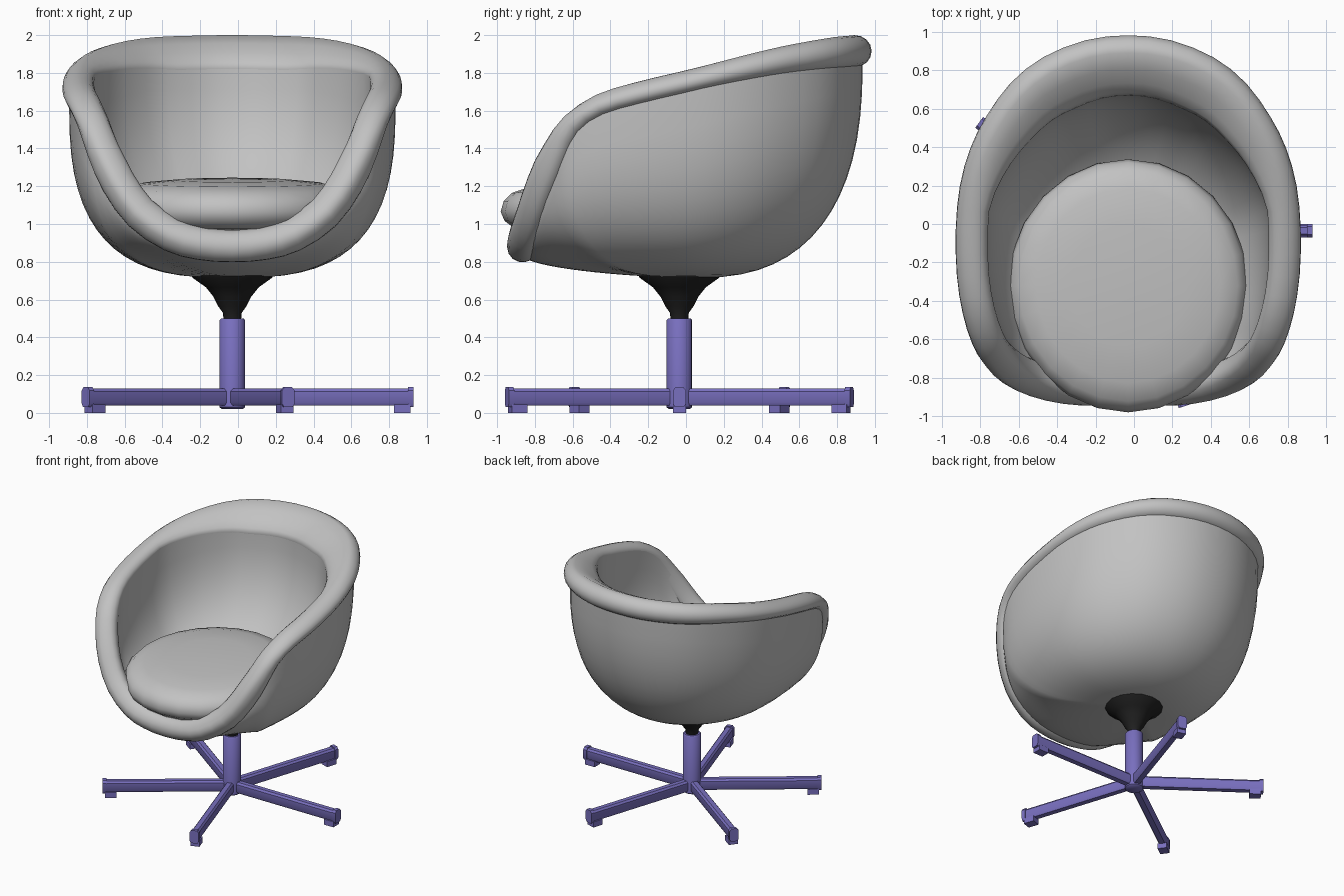
import bpy, bmesh, math
from mathutils import Vector, Matrix

old = bpy.data.objects.get("Cube")
if old:
    bpy.data.objects.remove(old, do_unlink=True)

CX, CY = -0.03, -0.035          # swivel axis


def material(name, rgb, rough=0.6):
    m = bpy.data.materials.new(name)
    m.use_nodes = True
    m.diffuse_color = (*rgb, 1)
    bsdf = m.node_tree.nodes["Principled BSDF"]
    bsdf.inputs["Base Color"].default_value = (*rgb, 1)
    bsdf.inputs["Roughness"].default_value = rough
    return m


FABRIC = material("grey fabric", (0.54, 0.54, 0.54))
METAL = material("violet metal", (0.19, 0.16, 0.52))
BLACK = material("black plastic", (0.015, 0.015, 0.015))


def finish(name, bm, mat, angle=40):
    bmesh.ops.remove_doubles(bm, verts=bm.verts, dist=1e-5)
    bmesh.ops.recalc_face_normals(bm, faces=bm.faces)
    mesh = bpy.data.meshes.new(name)
    bm.to_mesh(mesh)
    bm.free()
    mesh.materials.append(mat)
    ob = bpy.data.objects.new(name, mesh)
    bpy.context.collection.objects.link(ob)
    bpy.ops.object.select_all(action='DESELECT')
    ob.select_set(True)
    bpy.context.view_layer.objects.active = ob
    bpy.ops.object.shade_smooth_by_angle(angle=math.radians(angle))
    return ob


def loft(name, rings, mat, wrap=False, caps=False, angle=40):
    """Skin a list of closed rings; wrap joins the last ring to the first."""
    bm = bmesh.new()
    rows = [[bm.verts.new(p) for p in ring] for ring in rings]
    pairs = list(zip(rows, rows[1:])) + ([(rows[-1], rows[0])] if wrap else [])
    for a, b in pairs:
        for i in range(len(a)):
            j = (i + 1) % len(a)
            bm.faces.new((a[i], a[j], b[j], b[i]))
    if caps:
        bm.faces.new(rows[0])
        bm.faces.new(rows[-1])
    return finish(name, bm, mat, angle)


def lathe(name, profile, mat, sides=20, sy=1, y0=CY, tilt=0, angle=40):
    turns = [math.tau * i / sides for i in range(sides)]
    rings = [[(CX + r * math.cos(t), y0 + r * sy * math.sin(t),
               z + tilt * r * math.sin(t)) for t in turns] for r, z in profile]
    return loft(name, rings, mat, caps=True, angle=angle)


def clamp(v):
    return max(0.0, min(1.0, v))


def smooth_loop(pts):
    """Insert one Catmull-Rom midpoint between neighbours of a closed loop."""
    n, res = len(pts), []
    for i in range(n):
        a, b, c, d = (pts[(i + k) % n] for k in (-1, 0, 1, 2))
        res += [b, (b + c) * 0.5625 - (a + d) * 0.0625]
    return res


# Rim centre line: front middle, round the left arm, to back middle
half = [(0, -.86, .885), (.17, -.857, .9), (.32, -.845, .945), (.485, -.805, 1.06),
        (.6, -.75, 1.22), (.68, -.675, 1.39), (.73, -.59, 1.53),
        (.775, -.45, 1.63), (.805, -.26, 1.69), (.81, -.03, 1.745),
        (.79, .18, 1.795), (.74, .36, 1.835), (.665, .51, 1.865),
        (.55, .67, 1.89), (.4, .79, 1.905), (.2, .87, 1.912), (0, .893, 1.915)]
path = [Vector(p) for p in half]
path += [Vector((-p.x, p.y, p.z)) for p in path[-2:0:-1]]
path = smooth_loop(path)
count = len(path)

# Cross-section of the rolled rim, plus shell attachment points
rim_rings, outer_top, inner_top = [], [], []
shift = Vector((CX, 0, 0))
for i, p in enumerate(path):
    tangent = (path[(i + 1) % count] - path[i - 1]).normalized()
    out = p - Vector((0, 0, 1.9))
    out = (out - tangent * out.dot(tangent)).normalized()
    up = out.cross(tangent)
    back = clamp((p.y - 0.1) / 0.7)
    front = clamp((1.6 - p.z) / 0.3)
    r_in = 0.08 + 0.145 * back
    r_up = 0.06 + 0.025 * max(back, front)
    drop = 0.09 * back
    power = 1 - 0.25 * front * clamp(abs(p.x) / 0.4)
    ring = []
    for k in range(16):
        t = math.tau * k / 16
        c, s = (math.copysign(abs(f(t)) ** power, f(t)) for f in (math.cos, math.sin))
        side = c * (0.09 if c > 0 else r_in)
        ring.append(p + shift + out * side + up * (r_up * s + drop * min(c, 0)))
    rim_rings.append(ring)
    outer_top.append(p + out * (0.062 - 0.02 * max(back, front)) - up * 0.04)
    inner_top.append(p - out * r_in - up * drop)
loft("rim_roll", rim_rings, FABRIC, wrap=True, angle=60)


# Bowl skins: superelliptic sweep from the rim down to one low point
def bowl(name, tops, low, power):
    low = Vector(low)
    rings = []
    steps = 16
    for k in range(steps + 1):
        a = math.pi / 2 * (1 - k / steps)
        ring = []
        for top in tops:
            e = 2 / power(top)
            f, g = math.sin(a) ** e, 1 - max(0, math.cos(a)) ** e
            d = top - low
            ring.append(low + shift + Vector((d.x * f, d.y * f, d.z * g)))
        rings.append(ring)
    return loft(name, rings, FABRIC, angle=60)


bowl("outer_shell", outer_top, (0, 0.05, 0.715),
     lambda p: 1.7 + 1.15 * clamp((p.z - 0.88) / 0.5) - 0.35 * clamp(p.y / 0.8))
bowl("inner_shell", inner_top, (0, -0.2, 0.92),
     lambda p: 3.0 - 0.8 * clamp(p.y / 0.6))

# Seat cushion
lathe("seat_cushion",
      [(.05, 1.238), (.3, 1.233), (.48, 1.216), (.57, 1.187), (.61, 1.145),
       (.625, 1.09), (.605, 1.04), (.55, .995), (.4, .98)],
      FABRIC, sides=24, sy=1.055, y0=-0.322, tilt=0.04, angle=60)

# Swivel flange and post
lathe("swivel_flange", [(.22, .735), (.21, .715), (.14, .665), (.1, .615),
                        (.075, .565), (.05, .53), (.045, .48)], BLACK, sides=16)
lathe("post", [(.055, .02), (.068, .03), (.068, .49), (.06, .5)], METAL, sides=16)


# Star base: five arched legs, each with an end cap and a foot pad
def prism(name, outline, x0, x1, turn):
    rings = [[turn @ Vector((x, y, z)) for y, z in outline] for x in (x0, x1)]
    return loft(name, rings, METAL, caps=True, angle=35)


def arch(w, z0, z1):
    c = w * 0.5
    return [(-w * 0.7, z0), (w * 0.7, z0), (w, z0 + c), (w, z1 - c),
            (w * 0.6, z1), (-w * 0.6, z1), (-w, z1 - c), (-w, z0 + c)]


pad = [(-0.035, 0), (0.035, 0), (0.035, 0.045), (-0.035, 0.045)]
for n in range(5):
    turn = Matrix.Translation((CX, CY, 0)) @ Matrix.Rotation(math.tau * n / 5, 4, 'Z')
    prism(f"leg_{n + 1}", arch(0.03, 0.04, 0.128), 0.03, 0.935, turn)
    prism(f"leg_cap_{n + 1}", arch(0.035, 0.032, 0.136), 0.93, 0.96, turn)
    prism(f"foot_pad_{n + 1}", pad, 0.857, 0.942, turn)
